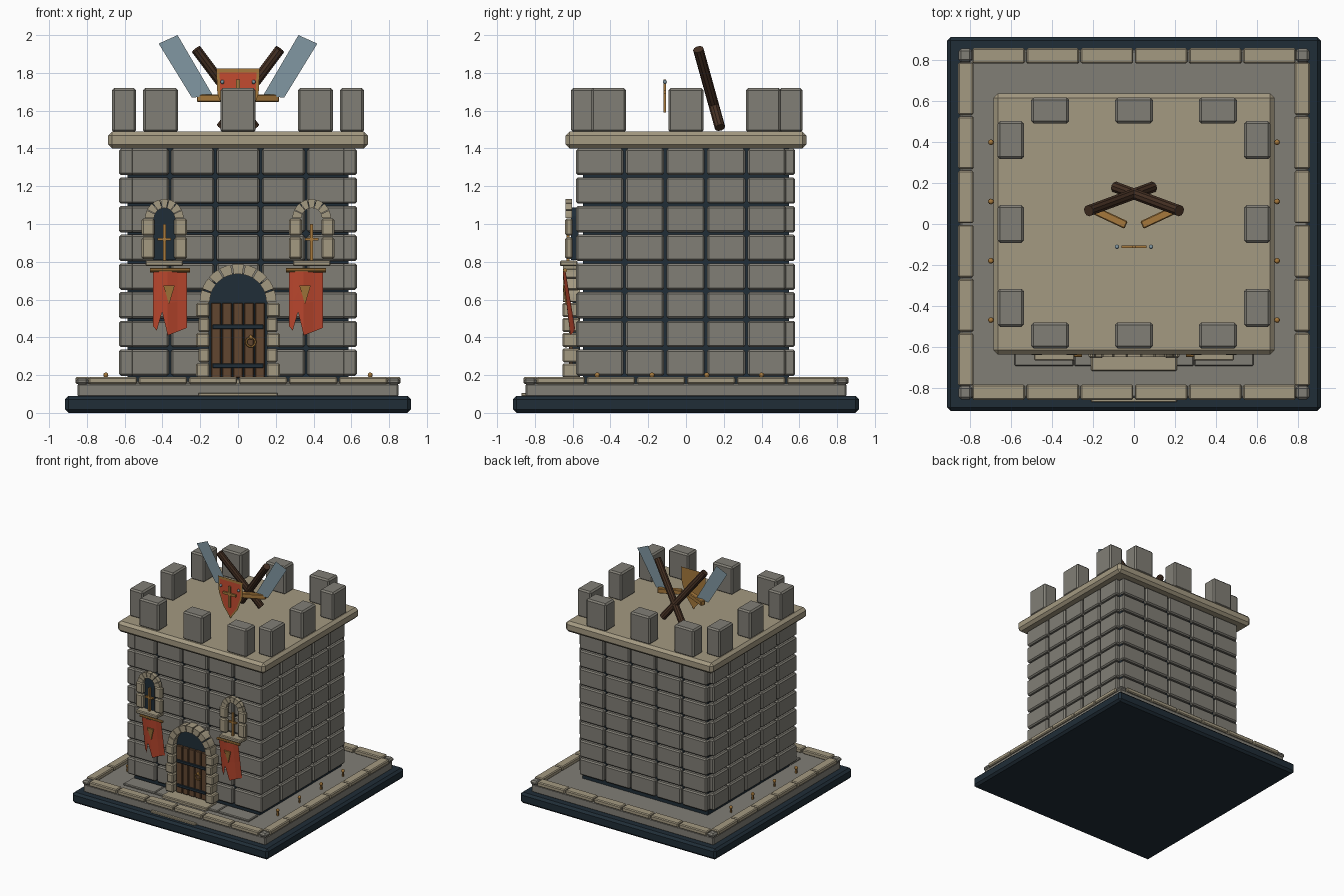
import bpy, bmesh, math
from mathutils import Matrix, Vector

cube = bpy.data.objects.get("Cube")
if cube:
    bpy.data.objects.remove(cube, do_unlink=True)


def material(name, r, g, b):
    m = bpy.data.materials.new(name)
    m.use_nodes = True
    m.diffuse_color = (r, g, b, 1)
    m.node_tree.nodes["Principled BSDF"].inputs["Base Color"].default_value = (r, g, b, 1)
    return m


STONE = material("grey stone", 0.22, 0.21, 0.18)
SAND = material("sandstone", 0.37, 0.32, 0.22)
NAVY = material("dark slate", 0.014, 0.026, 0.038)
LOG = material("dark wood", 0.06, 0.03, 0.017)
PLANK = material("door wood", 0.12, 0.062, 0.03)
BRASS = material("brass", 0.38, 0.19, 0.045)
STEEL = material("steel", 0.22, 0.31, 0.36)
RED = material("red cloth", 0.55, 0.07, 0.03)


def finish(name, bm, mat):
    bmesh.ops.recalc_face_normals(bm, faces=bm.faces)
    me = bpy.data.meshes.new(name)
    bm.to_mesh(me)
    bm.free()
    me.materials.append(mat)
    ob = bpy.data.objects.new(name, me)
    bpy.context.collection.objects.link(ob)
    return ob


def boxes(name, items, mat, bevel=0.0):
    """Each item is (x0, x1, y0, y1, z0, z1)."""
    bm = bmesh.new()
    for x0, x1, y0, y1, z0, z1 in items:
        mat4 = Matrix.Translation(((x0 + x1) / 2, (y0 + y1) / 2, (z0 + z1) / 2))
        mat4 @= Matrix.Diagonal((x1 - x0, y1 - y0, z1 - z0, 1))
        bmesh.ops.create_cube(bm, size=1, matrix=mat4)
    if bevel:
        bmesh.ops.bevel(bm, geom=bm.edges[:], offset=bevel, segments=1, affect='EDGES')
    return finish(name, bm, mat)


def prisms(name, outlines, y0, y1, mat):
    """Extrude x-z outlines along y; equal y values give a flat sheet."""
    bm = bmesh.new()
    for pts in outlines:
        face = bm.faces.new([bm.verts.new((x, y0, z)) for x, z in pts])
        if y1 != y0:
            out = bmesh.ops.extrude_face_region(bm, geom=[face])
            moved = [v for v in out["geom"] if isinstance(v, bmesh.types.BMVert)]
            bmesh.ops.translate(bm, verts=moved, vec=(0, y1 - y0, 0))
    return finish(name, bm, mat)


def rod(name, a, b, r, mat, sides=10):
    a, b = Vector(a), Vector(b)
    bm = bmesh.new()
    turn = (b - a).to_track_quat('Z', 'Y').to_matrix().to_4x4()
    bmesh.ops.create_cone(bm, cap_ends=True, segments=sides, radius1=r, radius2=r,
                          depth=(b - a).length, matrix=Matrix.Translation((a + b) / 2) @ turn)
    return finish(name, bm, mat)


def studs(name, spots, r, mat):
    bm = bmesh.new()
    for p in spots:
        bmesh.ops.create_uvsphere(bm, u_segments=10, v_segments=6, radius=r,
                                  matrix=Matrix.Translation(p))
    return finish(name, bm, mat)


def arc(cx, cz, r, a0, a1, n):
    steps = [a0 + (a1 - a0) * i / n for i in range(n + 1)]
    return [(cx + r * math.cos(a), cz + r * math.sin(a)) for a in steps]


def arch(name, cx, cz, r0, r1, y0, y1, n):
    gap, wedges = 0.02, []
    for i in range(n):
        a0, a1 = math.pi * i / n + gap, math.pi * (i + 1) / n - gap
        wedges.append(arc(cx, cz, r1, a0, a1, 3) + arc(cx, cz, r0, a1, a0, 3))
    return prisms(name, wedges, y0, y1, SAND)


def arched_panel(name, cx, z0, cz, r, y0, y1):
    return prisms(name, [[(cx - r, z0), (cx + r, z0)] + arc(cx, cz, r, 0, math.pi, 14)], y0, y1, NAVY)


# Plinth and paved edge
boxes("base", [(-.915, .915, -.915, .915, 0, .09)], NAVY, .018)
boxes("courtyard", [(-.85, .85, -.85, .85, .085, .155)], STONE, .008)
tiles, w = [], 1.59 / 6
for i in range(6):
    a, b = -.795 + i * w + .004, -.795 + (i + 1) * w - .004
    for o, e in ((.785, .86), (-.86, -.785)):
        tiles += [(a, b, o, e, .153, .19), (o, e, a, b, .153, .19)]
boxes("edge_tiles", tiles, SAND, .007)
boxes("edge_corners", [(sx * .825 - .033, sx * .825 + .033, sy * .825 - .033, sy * .825 + .033, .15, .185)
                       for sx in (-1, 1) for sy in (-1, 1)], STONE, .012)
studs("courtyard_studs", [(s * .7, y, .2) for s in (-1, 1) for y in (-.47, -.18, .11, .4)], .014, BRASS)
boxes("courtyard_stud_posts", [(s * .7 - .006, s * .7 + .006, y - .006, y + .006, .15, .195)
                               for s in (-1, 1) for y in (-.47, -.18, .11, .4)], BRASS)
boxes("path_slabs", [(x - .145, x + .145, -.695, -.56, .15, .17) for x in (-.44, -.147, .147, .44)], STONE, .006)
boxes("door_step", [(-.21, .21, -.72, -.58, .15, .18)], SAND, .006)
boxes("front_step", [(-.21, .21, -.872, -.84, .088, .106)], SAND, .004)

# Tower walls
boxes("tower_core", [(-.585, .585, -.545, .545, .15, 1.42)], NAVY)
front, sides, rows = [], [], 8
pitch = 1.215 / rows
for r in range(rows):
    z0 = .19 + r * pitch + .006
    z1 = z0 + pitch - .012
    for c in range(5):
        x0 = -.6 + c * .24 + .006
        y0 = -.54 + c * .215 + .006
        front += [(x0, x0 + .228, -.58, -.5, z0, z1), (x0, x0 + .228, .5, .578, z0, z1)]
        ya = -.582 if c == 0 else y0
        sides += [(s - .04, s + .04, ya, y0 + .203, z0, z1) for s in (-.59, .59)]
boxes("front_and_back_blocks", front, STONE, .01)
boxes("side_blocks", sides, STONE, .01)

# Roof slab and battlements
boxes("roof_slab", [(-.688, .688, -.638, .638, 1.4, 1.49)], SAND, .022)
merlons = []
for c in (-.41, 0, .41):
    merlons += [(c - .093, c + .093, y - .063, y + .063, 1.485, 1.72) for y in (-.545, .555)]
    merlons += [(x - .064, x + .064, c - .093, c + .093, 1.485, 1.72) for x in (-.603, .603)]
boxes("merlons", merlons, STONE, .012)

# Doorway
arched_panel("door_recess", 0, .17, .585, .155, -.6, -.56)
boxes("door_planks", [(-.145 + i * .058 + .003, -.145 + (i + 1) * .058 - .003, -.62, -.59, .185, .582)
                      for i in range(5)], PLANK, .004)
boxes("door_straps", [(-.135, .135, -.63, -.615, z - .012, z + .012) for z in (.25, .455)], NAVY, .003)
bpy.ops.mesh.primitive_torus_add(location=(.068, -.635, .375), rotation=(math.pi / 2, 0, 0),
                                 major_radius=.024, minor_radius=.006, major_segments=16, minor_segments=6)
bpy.context.object.name = "door_ring"
bpy.context.object.data.materials.append(BRASS)
studs("door_knob", [(.068, -.63, .4)], .012, BRASS)
jambs = []
for r in range(5):
    out = .222 if r % 2 == 0 else .21
    z = .185 + r * .08
    for a, b in ((-out, -.15), (.15, out)):
        jambs.append((a, b, -.655, -.56, z + .003, z + .077))
boxes("door_jambs", jambs, SAND, .008)
arch("door_arch", 0, .585, .15, .203, -.65, -.56, 9)

# Windows with banners below
for side, cx in (("right", -.39), ("left", .39)):
    if side == "right":
        arched_panel("right_window_pane", cx, .81, 1.03, .058, -.61, -.57)
    stones = []
    for s in (-1, 1):
        for z0, z1 in ((.815, .93), (.938, 1.03)):
            a, b = sorted((cx + s * .052, cx + s * .12))
            stones.append((a, b, -.64, -.6, z0, z1))
    boxes(side + "_window_jambs", stones, SAND, .009)
    arch(side + "_window_arch", cx, 1.03, .054, .102, -.637, -.603, 7)
    boxes(side + "_window_sill", [(cx - .1, cx + .1, -.668, -.575, .777, .806)], SAND, .006)
    boxes(side + "_window_bars", [(cx - .008, cx + .008, -.632, -.616, .8, 1.0),
                                  (cx - .036, cx + .036, -.632, -.616, .912, .926)], BRASS)

    # Banner cloth hangs in folds with a notched hem
    bx = cx + (.03 if side == "right" else -.03)
    rod(side + "_banner_rod", (bx - .105, -.64, .755), (bx + .105, -.64, .755), .011, BRASS, 8)
    bm = bmesh.new()
    hem = [(-.09, .46, .01), (-.07, .435, 0), (-.042, .535, -.012), (-.012, .41, -.014),
           (.04, .43, .008), (.09, .45, .016)]
    cols = []
    for dx, zb, fold in hem:
        cols.append([bm.verts.new((bx + dx, -.645 + fold * (1 + t) / 2 + .14 * (.745 - z), z))
                     for t in (0, .5, 1) for z in [.748 + (zb - .748) * t]])
    for a, b in zip(cols, cols[1:]):
        for i in range(2):
            bm.faces.new((a[i], b[i], b[i + 1], a[i + 1]))
    finish(side + "_banner", bm, RED)
    emblem = prisms(side + "_banner_emblem", [[(-.03, .05), (.03, .05), (0, -.05)]], -.004, .004, BRASS)
    emblem.location = (bx - .005, -.641, .625)
    emblem.rotation_euler.x = .14

# Crossed axes behind the shield
for side, s in (("right", -1), ("left", 1)):
    rod(side + "_axe_handle", (s * .222, .065, 1.925), (s * -.09, .18, 1.51), .028, LOG)
    prisms(side + "_axe_blade", [[(s * .42, 1.955), (s * .32, 2.0), (s * .13, 1.675), (s * .245, 1.67)]],
           .05, .05, STEEL)
    guard = boxes(side + "_axe_guard", [(-.095, .095, -.02, .02, -.02, .02)], BRASS, .005)
    guard.location = (s * .125, .035, 1.665)
    guard.rotation_euler.z = s * math.radians(25)

# Shield
outline = [(-1, 1), (1, 1), (.95, .2), (.6, -.45), (0, -1), (-.6, -.45), (-.95, .2)]
for name, w, h, y, mat in (("shield_rim", .115, .165, -.1, BRASS), ("shield_face", .098, .145, -.104, RED)):
    prisms(name, [[(x * w, 1.657 + z * h) for x, z in outline]], y, y, mat)
boxes("shield_cross", [(-.01, .01, -.118, -.106, 1.59, 1.765),
                       (-.06, .06, -.118, -.106, 1.69, 1.71)], BRASS)
studs("shield_studs", [(s * .083, -.112, 1.752) for s in (-1, 1)], .011, STEEL)
